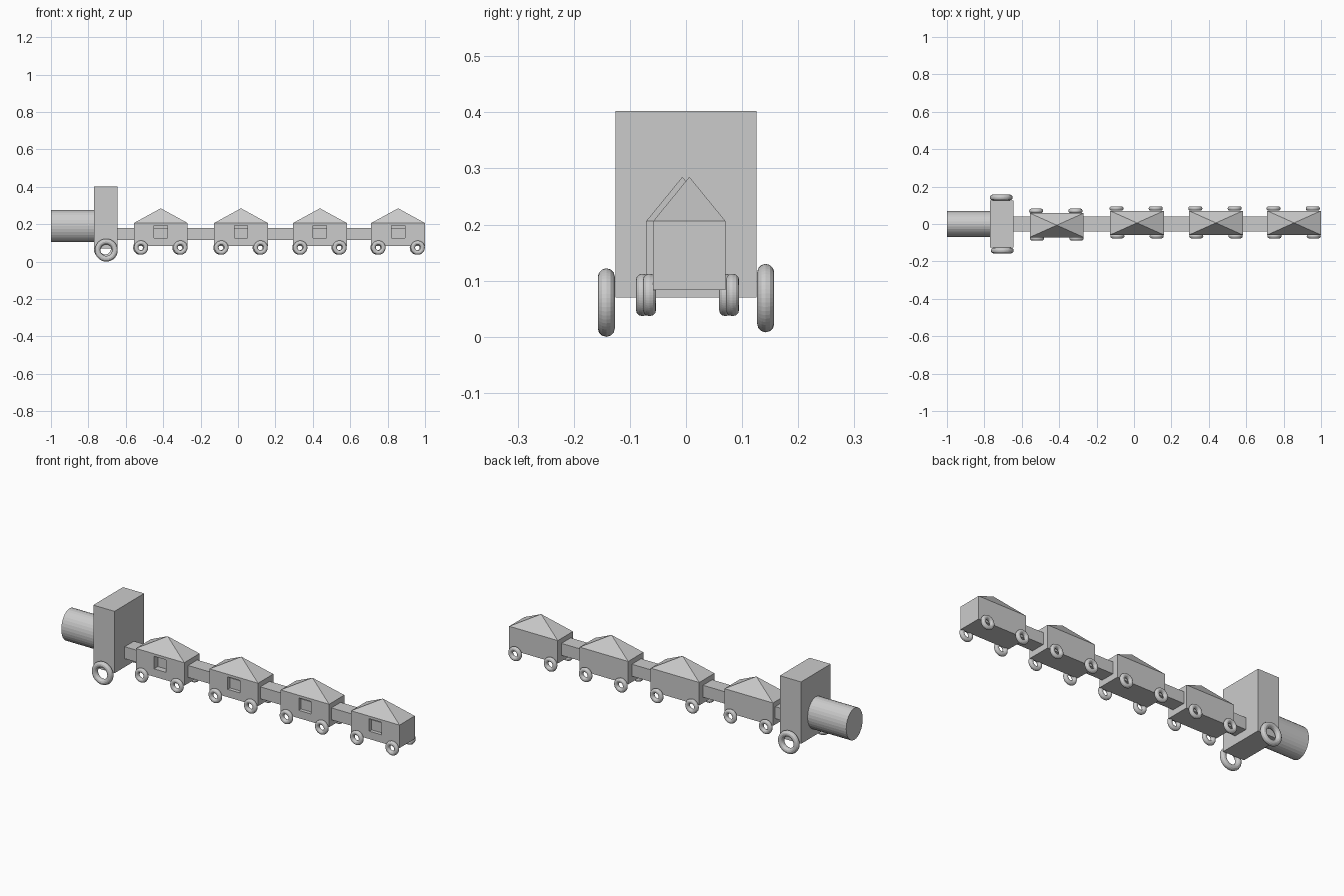
import bpy
import bmesh
from math import pi

if "Cube" in bpy.data.objects:
    bpy.data.objects.remove(bpy.data.objects["Cube"])


def new_object(name, bm):
    bmesh.ops.recalc_face_normals(bm, faces=bm.faces)
    mesh = bpy.data.meshes.new(name)
    bm.to_mesh(mesh)
    bm.free()
    obj = bpy.data.objects.new(name, mesh)
    bpy.context.collection.objects.link(obj)
    return obj


def box(name, x, y, z):
    """Box given as (min, max) along each axis."""
    bm = bmesh.new()
    bmesh.ops.create_cube(bm, size=1)
    for v in bm.verts:
        v.co = [lo + (c + 0.5) * (hi - lo) for c, (lo, hi) in zip(v.co, (x, y, z))]
    return new_object(name, bm)


def wheel(name, loc, radius, tube):
    bpy.ops.mesh.primitive_torus_add(
        location=loc, rotation=(pi / 2, 0, 0), major_radius=radius - tube,
        minor_radius=tube, major_segments=48, minor_segments=12)
    bpy.context.object.name = name


def carriage(index, cx, cy):
    hx, hy = 0.144, 0.0645
    # body with a window opening on the front side
    body = box(f"carriage_body_{index}", (cx - hx, cx + hx), (cy - hy, cy + hy), (0.083, 0.206))
    cutter = box("window_cutter", (cx - 0.036, cx + 0.036),
                 (cy - hy - 0.02, cy - hy + 0.06), (0.125, 0.192))
    cutter.hide_render = True
    mod = body.modifiers.new("window", 'BOOLEAN')
    mod.operation = 'DIFFERENCE'
    mod.solver = 'EXACT'
    mod.object = cutter
    bpy.context.view_layer.objects.active = body
    bpy.ops.object.modifier_apply(modifier=mod.name)
    bpy.data.objects.remove(cutter)

    # pyramid roof
    bm = bmesh.new()
    base = [bm.verts.new((cx + sx * hx, cy + sy * hy, 0.206))
            for sx, sy in ((-1, -1), (1, -1), (1, 1), (-1, 1))]
    tip = bm.verts.new((cx, cy, 0.285))
    bm.faces.new(base)
    for i in range(4):
        bm.faces.new((base[i], base[(i + 1) % 4], tip))
    new_object(f"carriage_roof_{index}", bm)

    # four wheels
    for end, dx in (("left", -0.105), ("right", 0.105)):
        wheel(f"carriage_{index}_front_{end}_wheel", (cx + dx, cy - 0.071, 0.0745), 0.0378, 0.0118)
        wheel(f"carriage_{index}_back_{end}_wheel", (cx + dx - 0.005, cy + 0.077, 0.0745), 0.0378, 0.0118)


# engine cab and boiler
box("engine_cab", (-0.771, -0.645), (-0.126, 0.126), (0.07, 0.402))
bpy.ops.mesh.primitive_cylinder_add(vertices=32, radius=1, depth=2,
                                    location=(-0.88, 0, 0.19), rotation=(0, pi / 2, 0))
boiler = bpy.context.object
boiler.name = "boiler"
boiler.scale = (0.085, 0.07, 0.12)

# engine wheels
wheel("engine_front_wheel", (-0.704, -0.142, 0.061), 0.061, 0.0152)
wheel("engine_back_wheel", (-0.710, 0.142, 0.069), 0.061, 0.0152)

# coupling bar running through all carriages
box("coupling_bar", (-0.68, 0.93), (-0.039, 0.039), (0.115, 0.179))

# carriages
for i, (cx, cy) in enumerate(((-0.413, -0.0065), (0.016, 0.006), (0.438, 0.006), (0.856, 0.006)), 1):
    carriage(i, cx, cy)
